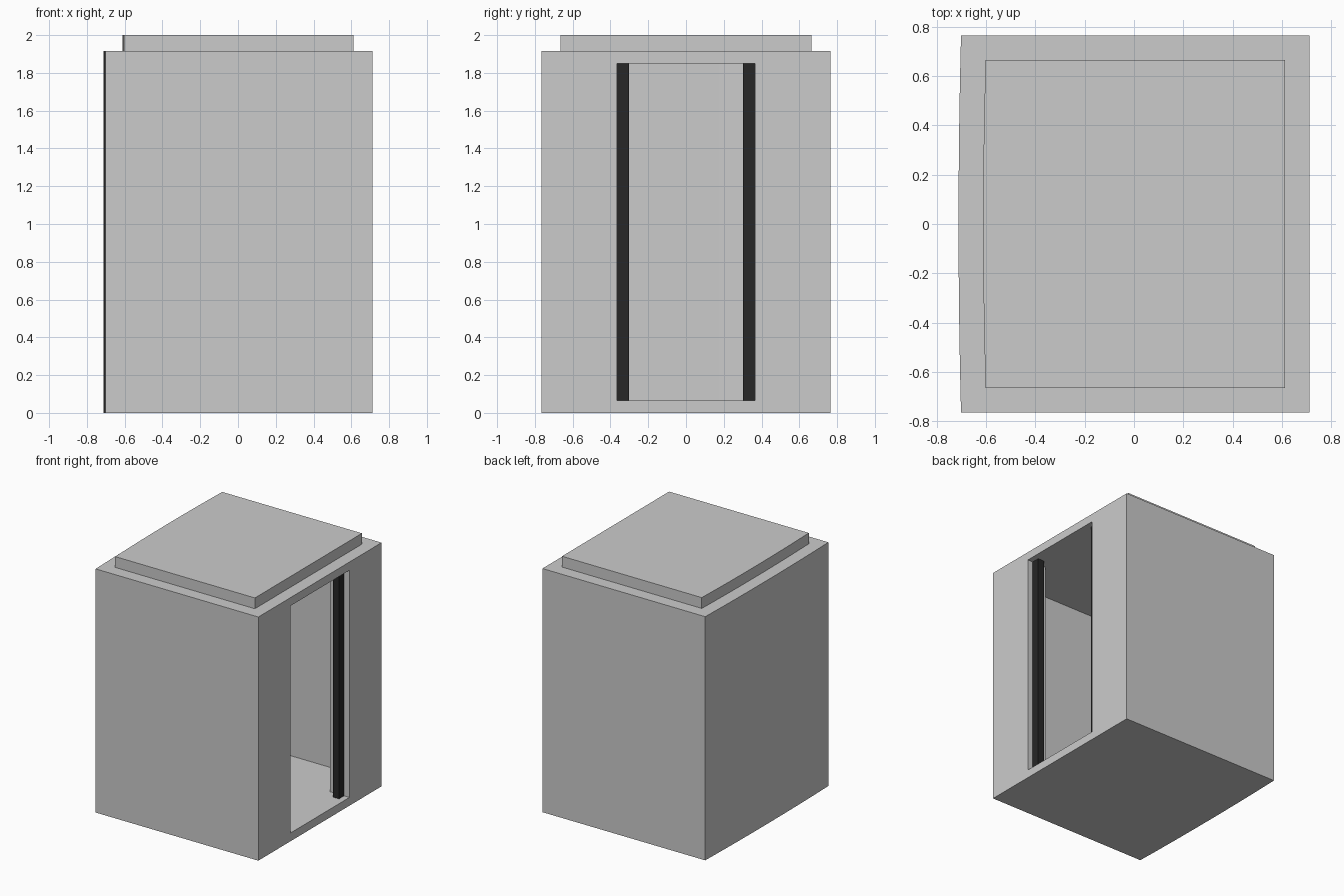
import bpy, bmesh

if "Cube" in bpy.data.objects:
    bpy.data.objects.remove(bpy.data.objects["Cube"])

HX, HY = 0.7125, 0.765          # half width, half depth of the cabin
BOW = 0.01                      # bulge of the back wall
FLOOR, CEILING, BODY_TOP = 0.065, 1.85, 1.915
WALL = 0.063
DOOR_HALF, DOOR_INNER = 0.366, 0.543


def bowed_wall(inset, steps=8):
    """Plan points along the gently bowed -x wall, from +y to -y."""
    half = HY - inset
    points = []
    for i in range(steps + 1):
        t = 1 - 2 * i / steps
        points.append((-HX + inset + BOW * t * t, half * t))
    return points


def prism(name, plan, z0, z1):
    """Extrude a plan outline between two heights."""
    bm = bmesh.new()
    face = bm.faces.new([bm.verts.new((x, y, z0)) for x, y in plan])
    ext = bmesh.ops.extrude_face_region(bm, geom=[face])
    top = [v for v in ext["geom"] if isinstance(v, bmesh.types.BMVert)]
    bmesh.ops.translate(bm, verts=top, vec=(0, 0, z1 - z0))
    bmesh.ops.recalc_face_normals(bm, faces=bm.faces)
    mesh = bpy.data.meshes.new(name)
    bm.to_mesh(mesh)
    bm.free()
    obj = bpy.data.objects.new(name, mesh)
    bpy.context.collection.objects.link(obj)
    return obj


def block_plan(inset):
    half, x = HY - inset, HX - inset
    return bowed_wall(inset) + [(x, -half), (x, half)]


# Cabin shell
shell = prism("cabin_shell", block_plan(0), 0, BODY_TOP)

# Room and doorway cut out in one piece
half = HY - WALL
cavity_plan = bowed_wall(WALL) + [
    (DOOR_INNER, -half), (DOOR_INNER, -DOOR_HALF), (HX + 0.1, -DOOR_HALF),
    (HX + 0.1, DOOR_HALF), (DOOR_INNER, DOOR_HALF), (DOOR_INNER, half)]
cavity = prism("cavity_cutter", cavity_plan, FLOOR, CEILING)
cavity.hide_render = True
cut = shell.modifiers.new("cavity", 'BOOLEAN')
cut.operation = 'DIFFERENCE'
cut.solver = 'EXACT'
cut.object = cavity
bpy.context.view_layer.objects.active = shell
bpy.ops.object.modifier_apply(modifier=cut.name)
bpy.data.objects.remove(cavity)

# Stepped roof slab
prism("roof_slab", block_plan(0.1), BODY_TOP, 2.0)

# Dark door edges on both sides of the doorway
dark = bpy.data.materials.new("dark_trim")
dark.diffuse_color = (0.02, 0.02, 0.02, 1)
dark.use_nodes = True
dark.node_tree.nodes["Principled BSDF"].inputs["Base Color"].default_value = dark.diffuse_color
for side, name in ((-1, "door_edge_front"), (1, "door_edge_back")):
    y0, y1 = side * 0.303, side * DOOR_HALF
    edge = prism(name, [(0.612, y0), (0.666, y0), (0.666, y1), (0.612, y1)],
                 FLOOR, CEILING)
    edge.data.materials.append(dark)
